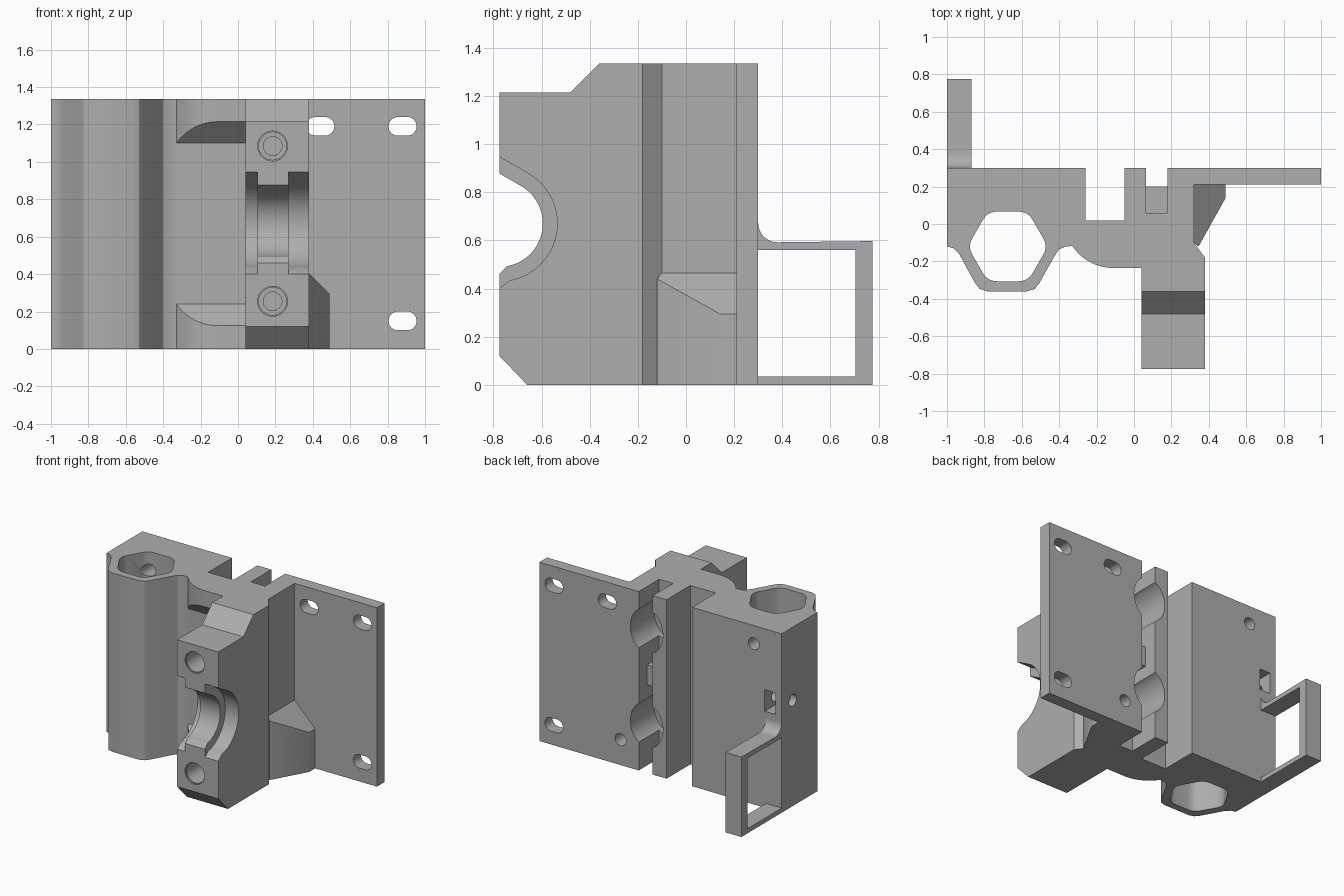
import bpy, bmesh, math
from mathutils import Vector

old = bpy.data.objects.get("Cube")
if old:
    bpy.data.objects.remove(old)

H = 1.335
grey = bpy.data.materials.new("plain grey")
grey.use_nodes = True
grey.diffuse_color = (0.42, 0.42, 0.42, 1)
grey.node_tree.nodes["Principled BSDF"].inputs["Base Color"].default_value = grey.diffuse_color


def arc(cx, cy, r, start, end, n=16, ry=None):
    angles = [math.radians(start + (end - start) * i / n) for i in range(n + 1)]
    return [(cx + r * math.cos(a), cy + (ry or r) * math.sin(a)) for a in angles]


def circle(cx, cy, r, ry=None):
    return arc(cx, cy, r, 0, 360, 32, ry)[:-1]


def rounded(points, d, n=5):
    """Round every corner of a polygon, starting d away from it."""
    out = []
    for i, p in enumerate(points):
        p, a, b = Vector(p), Vector(points[i - 1]), Vector(points[(i + 1) % len(points)])
        s, e = p + (a - p).normalized() * d, p + (b - p).normalized() * d
        for k in range(n + 1):
            t = k / n
            out.append(tuple(s * (1 - t) ** 2 + p * 2 * t * (1 - t) + e * t * t))
    return out


def rect(a0, b0, a1, b1):
    return [(a0, b0), (a1, b0), (a1, b1), (a0, b1)]


def prism(name, axis, points, lo, hi):
    """Extrude a flat profile along x, y or z."""
    place = {"x": lambda p, h: (h, p[0], p[1]),
             "y": lambda p, h: (p[0], h, p[1]),
             "z": lambda p, h: (p[0], p[1], h)}[axis]
    bm = bmesh.new()
    rings = [[bm.verts.new(place(p, h)) for p in points] for h in (lo, hi)]
    bm.faces.new(rings[0])
    bm.faces.new(rings[1])
    for i in range(len(points)):
        bm.faces.new((rings[0][i - 1], rings[0][i], rings[1][i], rings[1][i - 1]))
    bmesh.ops.recalc_face_normals(bm, faces=bm.faces)
    mesh = bpy.data.meshes.new(name)
    bm.to_mesh(mesh)
    bm.free()
    obj = bpy.data.objects.new(name, mesh)
    bpy.context.collection.objects.link(obj)
    mesh.materials.append(grey)
    return obj


def cut(obj, axis, points, lo, hi):
    """Subtract a prism and discard the cutter."""
    tool = prism("cutter", axis, points, lo, hi)
    tool.hide_render = True
    mod = obj.modifiers.new("cut", "BOOLEAN")
    mod.operation, mod.solver, mod.object = "DIFFERENCE", "EXACT", tool
    graph = bpy.context.evaluated_depsgraph_get()
    mesh = bpy.data.meshes.new_from_object(obj.evaluated_get(graph))
    obj.modifiers.clear()
    obj.data = mesh
    bpy.data.objects.remove(tool)


# Main body: sleeve lobe, bulge, rear groove and mounting plate in one section
section = [(-1, 0.3), (-1, -0.12), (-0.965, -0.13), (-0.935, -0.16)]
section += [(-0.85, -0.315), (-0.825, -0.347), (-0.785, -0.36)]
section += [(-0.57, -0.36), (-0.53, -0.347), (-0.505, -0.315)]
section += [(-0.43, -0.18), (-0.40, -0.135), (-0.365, -0.12)]
section += arc(-0.11, 0.03, 0.265, 214, 270, 14)
section += [(0.04, -0.235), (0.04, -0.18), (0.38, -0.18), (0.32, -0.1)]
section += [(0.32, 0.21), (1, 0.21), (1, 0.3)]
section += [(-0.05, 0.3), (-0.05, 0.02), (-0.26, 0.02), (-0.26, 0.3)]
body = prism("main_body", "z", section, 0, H)

# Rounded hexagonal sleeve
hexagon = [(-0.675 + 0.215 * math.cos(k * math.pi / 3),
            -0.12 + 0.215 * math.sin(k * math.pi / 3)) for k in range(6)]
cut(body, "z", rounded(hexagon, 0.05), -0.1, H + 0.1)

# Front recess beside the clamp arm, with sloped ends
cut(body, "x", [(-0.12, 0.24), (-0.12, 1.1), (-0.3, 1.28), (-0.3, 0.06)], -0.345, 0.04)

# Rear tension slot, with a recessed web at mid height
for lo, hi, depth in ((-0.1, 0.6, 0.06), (0.6, 0.75, 0.2), (0.75, H + 0.1, 0.06)):
    cut(body, "z", rect(0.065, depth, 0.18, 0.4), lo, hi)

# Large rear pockets around the slot
for z in (1.06, 0.355):
    cut(body, "y", circle(0.115, z, 0.135, 0.165), 0.02, 0.4)

# Oblong mounting holes in the plate
for x, z in ((0.88, 1.19), (0.88, 0.15), (0.44, 1.19)):
    oblong = arc(x + 0.025, z, 0.05, -90, 90) + arc(x - 0.025, z, 0.05, 90, 270)
    cut(body, "y", oblong, 0.1, 0.4)

# Small screw holes and nut pocket
cut(body, "y", circle(-0.77, 1.2, 0.045), 0, 0.4)
cut(body, "y", circle(0.33, 0.19, 0.045), 0.1, 0.4)
cut(body, "y", rect(-0.95, 0.72, -0.86, 0.88), 0.1, 0.4)
cut(body, "x", circle(0.17, 0.79, 0.045), -1.1, -0.8)

# Clamp arm
side = [(-0.18, 0), (-0.66, 0), (-0.775, 0.12), (-0.775, 1.215),
        (-0.48, 1.215), (-0.36, H), (-0.18, H)]
arm = prism("clamp_arm", "x", side, 0.04, 0.38)


def bore(r):
    """Half-round seat with a straight flared upper lip and a lower lead-in."""
    cy, cz = -0.775, 0.67
    return arc(cy, cz, r, -80, 60, 28) + [
        (cy - 0.125, cz + 1.155 * r + 0.072), (cy - 0.125, cz - r - 0.155),
        (cy, cz - r - 0.03)]


cut(arm, "x", bore(0.18), -0.1, 0.5)
cut(arm, "x", bore(0.24), -0.1, 0.105)
cut(arm, "x", bore(0.24), 0.27, 0.5)

# Stepped clamp screw holes
for z in (1.085, 0.255):
    cut(arm, "y", circle(0.185, z, 0.08), -0.9, -0.765)
    cut(arm, "y", circle(0.185, z, 0.074), -0.9, -0.4)
    cut(arm, "y", circle(0.185, z, 0.05), -0.9, -0.3)

# Gusset between arm and plate, with a sloping top
gusset = prism("gusset", "z", [(0.32, 0.21), (0.49, 0.21), (0.49, 0.14),
                               (0.345, -0.12), (0.32, -0.1)], 0, 0.6)
cut(gusset, "y", [(0.22, 0.565), (0.6, 0.185), (0.6, 0.8), (0.22, 0.8)], -0.5, 0.5)
cut(gusset, "y", circle(0.33, 0.19, 0.045), 0.1, 0.4)

# Rear cable frame with a filleted root
frame = prism("rear_frame", "x", [(0.3, 0), (0.775, 0), (0.775, 0.597)]
              + arc(0.38, 0.672, 0.08, 270, 180, 10), -1, -0.87)
cut(frame, "x", rect(0.2, 0.035, 0.705, 0.56), -1.1, -0.8)

# Smooth curved walls, keep edges crisp
for obj in (body, arm, gusset, frame):
    bpy.ops.object.select_all(action="DESELECT")
    obj.select_set(True)
    bpy.context.view_layer.objects.active = obj
    bpy.ops.object.shade_smooth_by_angle(angle=math.radians(32))
